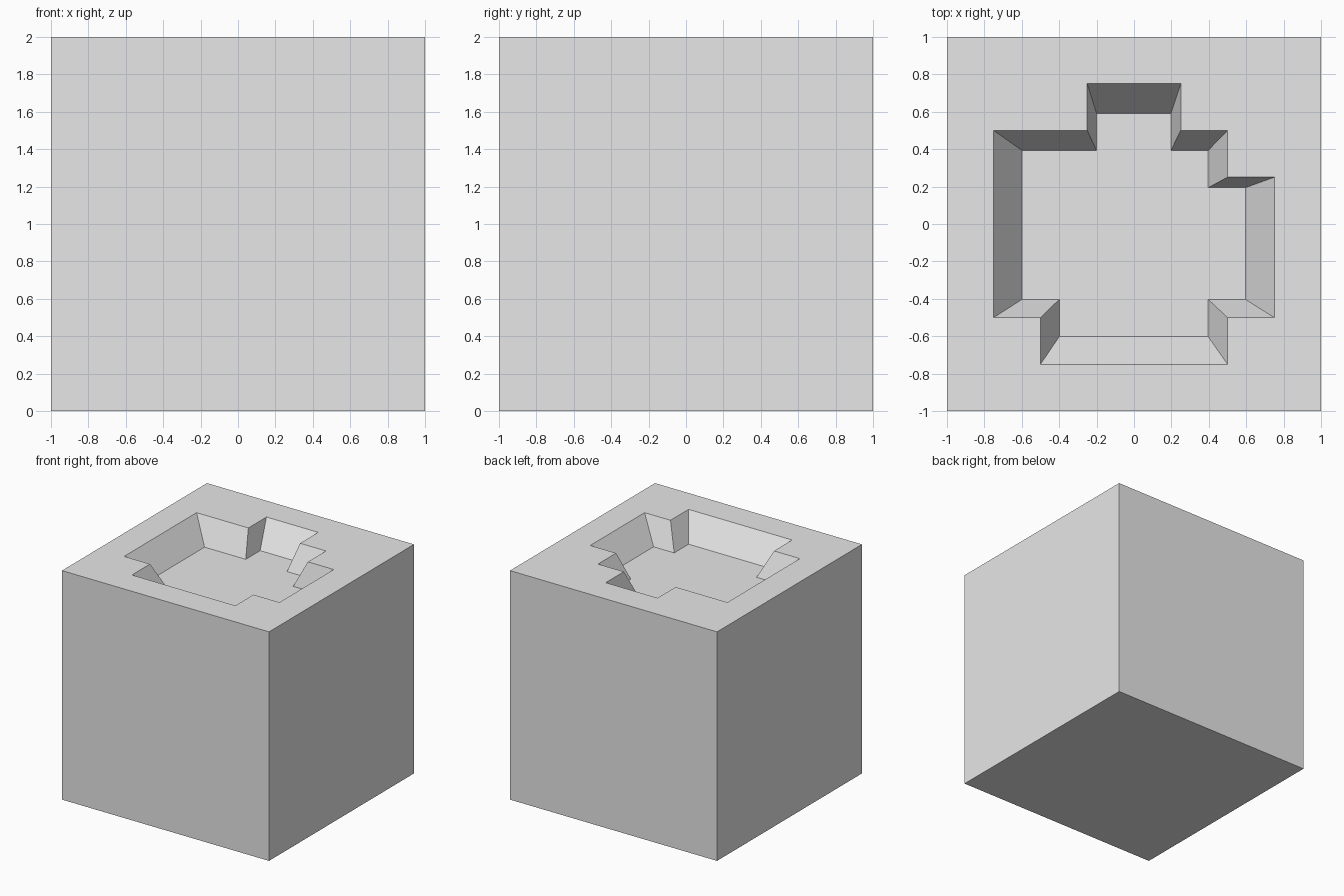
import bpy
import bmesh

cube = bpy.data.objects.get("Cube")
if cube:
    bpy.data.objects.remove(cube, do_unlink=True)

# Plain grey material
grey = bpy.data.materials.new("light_grey")
grey.use_nodes = True
colour = (0.8, 0.8, 0.8, 1)
grey.diffuse_color = colour
grey.node_tree.nodes["Principled BSDF"].inputs["Base Color"].default_value = colour

DEPTH, TAPER = 0.22, 0.204
SHIFT = (-0.0015, -0.005)


def add_object(name, bm):
    bmesh.ops.recalc_face_normals(bm, faces=bm.faces)
    mesh = bpy.data.meshes.new(name)
    bm.to_mesh(mesh)
    bm.free()
    mesh.materials.append(grey)
    obj = bpy.data.objects.new(name, mesh)
    bpy.context.collection.objects.link(obj)
    return obj


# Solid block
bm = bmesh.new()
bmesh.ops.create_cube(bm, size=2)
bmesh.ops.translate(bm, vec=(0, 0, 1), verts=bm.verts)
block = add_object("block", bm)

# Stepped outline of the pocket at the top surface, in quarter units
outline = [(-1, 3), (1, 3), (1, 2), (2, 2), (2, 1), (3, 1), (3, -2),
           (2, -2), (2, -3), (-2, -3), (-2, -2), (-3, -2), (-3, 2), (-1, 2)]

# Tapered cutter, reaching as far above the surface as below it
bm = bmesh.new()
rings = []
for side in (-1, 1):
    scale = (1 + side * TAPER) / 4
    rings.append([bm.verts.new((x * scale - side * SHIFT[0],
                                y * scale - side * SHIFT[1],
                                2 + side * DEPTH)) for x, y in outline])
low, high = rings
bm.faces.new(low)
bm.faces.new(high)
for i in range(len(outline)):
    bm.faces.new((low[i - 1], low[i], high[i], high[i - 1]))
cutter = add_object("pocket_cutter", bm)
cutter.hide_render = True

# Cut the pocket and discard the cutter
cut = block.modifiers.new("pocket", "BOOLEAN")
cut.operation = "DIFFERENCE"
cut.solver = "EXACT"
cut.object = cutter
bpy.context.view_layer.objects.active = block
block.select_set(True)
bpy.ops.object.modifier_apply(modifier=cut.name)
bpy.data.objects.remove(cutter, do_unlink=True)
